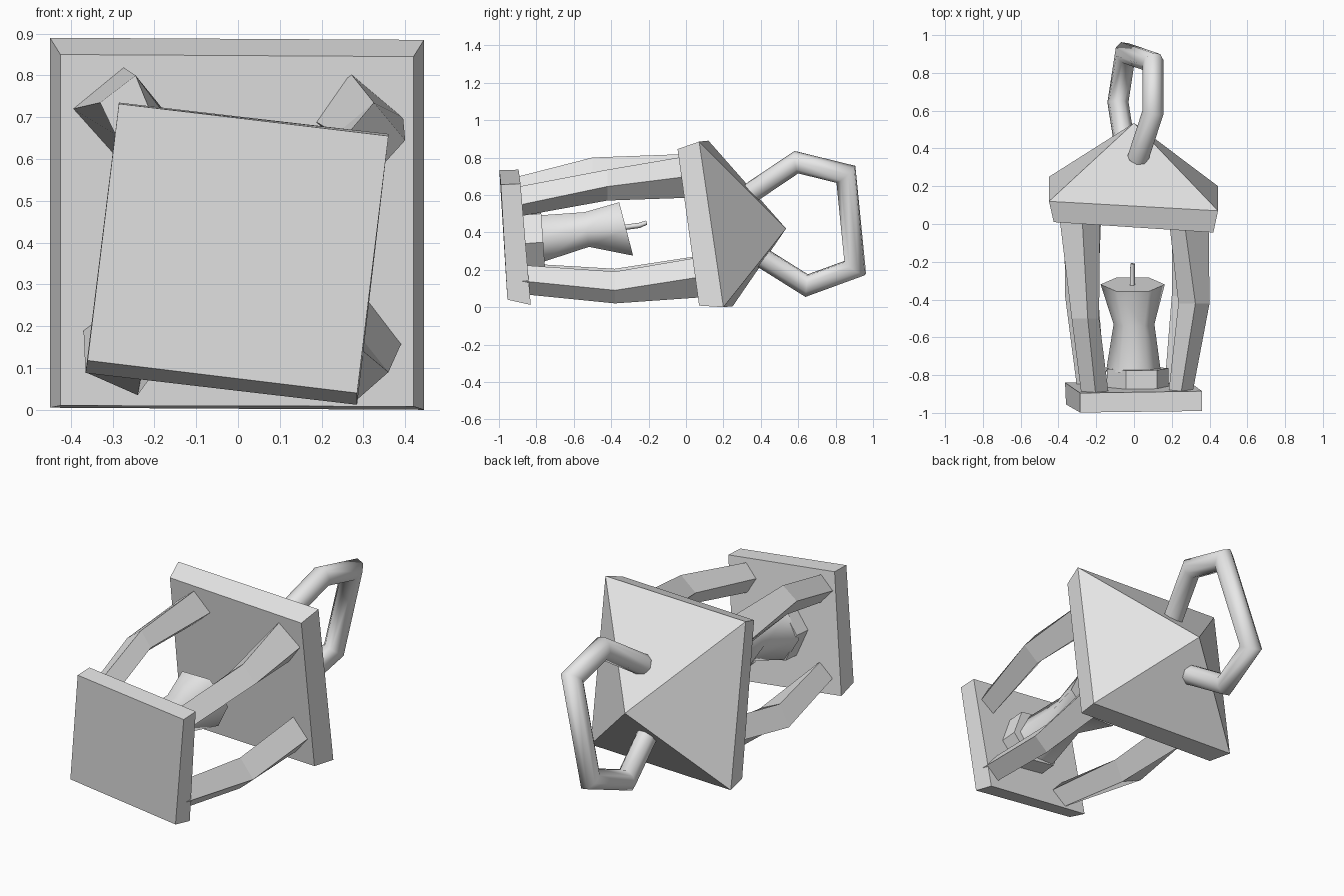
import bpy, bmesh, math
from mathutils import Vector

if "Cube" in bpy.data.objects:
    bpy.data.objects.remove(bpy.data.objects["Cube"])

grey = bpy.data.materials.new("light_grey")
grey.diffuse_color = (0.8, 0.8, 0.8, 1)
grey.use_nodes = True
grey.node_tree.nodes["Principled BSDF"].inputs["Base Color"].default_value = grey.diffuse_color


def loft(name, rings, smooth=False, tip=None):
    """Skin a list of equal-sided rings, capped at both ends (or closed to a tip)."""
    bm = bmesh.new()
    loops = [[bm.verts.new(p) for p in ring] for ring in rings]
    n = len(loops[0])
    for a, b in zip(loops, loops[1:]):
        for i in range(n):
            j = (i + 1) % n
            bm.faces.new((a[i], a[j], b[j], b[i])).smooth = smooth
    bm.faces.new(loops[0])
    if tip:
        t = bm.verts.new(tip)
        for i in range(n):
            bm.faces.new((loops[-1][i], loops[-1][(i + 1) % n], t))
    else:
        bm.faces.new(loops[-1])
    bmesh.ops.recalc_face_normals(bm, faces=bm.faces[:])
    mesh = bpy.data.meshes.new(name)
    bm.to_mesh(mesh)
    bm.free()
    mesh.materials.append(grey)
    obj = bpy.data.objects.new(name, mesh)
    bpy.context.collection.objects.link(obj)
    return obj


def disc(center, radius, normal, sides=6, turn=0.0):
    """Regular polygon around a mostly y-facing axis."""
    n = Vector(normal).normalized()
    u = (Vector((1, 0, 0)) - n * n.x).normalized()
    v = u.cross(n)
    ring = []
    for i in range(sides):
        a = math.radians(turn) + math.tau * i / sides
        ring.append(Vector(center) + radius * (u * math.cos(a) + v * math.sin(a)))
    return ring


def tube(name, path, radius, sides=8):
    """Bent tube with mitred corners."""
    pts = [Vector(p) for p in path]
    dirs = [(b - a).normalized() for a, b in zip(pts, pts[1:])]
    u = dirs[0].orthogonal().normalized()
    v = dirs[0].cross(u)
    ring = [pts[0] + radius * (u * math.cos(math.tau * i / sides)
                               + v * math.sin(math.tau * i / sides)) for i in range(sides)]
    rings = [ring]
    for k, d in enumerate(dirs):
        # slide each corner along the segment onto the bisecting plane
        plane = d + dirs[k + 1] if k + 1 < len(dirs) else d
        ring = [p + d * ((pts[k + 1] - p).dot(plane) / d.dot(plane)) for p in ring]
        rings.append(ring)
    return loft(name, rings, smooth=True)


# base plate, slightly skewed
loft("base_plate", [
    [(-.285, -.998, .732), (.36, -.99, .655), (.285, -.955, .04), (-.36, -.955, .118)],
    [(-.285, -.895, .735), (.36, -.885, .66), (.285, -.83, .012), (-.365, -.84, .088)]])

# roof slab with pyramid top
loft("roof", [
    [(-.425, .01, .85), (.42, -.045, .845), (.42, .07, .008), (-.425, .115, .01)],
    [(-.45, .12, .89), (.445, .07, .885), (.445, .20, 0), (-.45, .25, .005)]],
    tip=(0, .535, .42))

# bent legs: (y, corner x/z pairs in order top, right, bottom, left)
legs = {
    "upper_right_leg": [
        (-.92, (.245, .64), (.305, .54), (.23, .48), (.18, .57)),
        (-.42, (.325, .735), (.40, .645), (.31, .57), (.235, .66)),
        (.02, (.265, .81), (.395, .70), (.31, .585), (.185, .69))],
    "upper_left_leg": [
        (-.93, (-.2, .69), (-.13, .61), (-.205, .54), (-.275, .62)),
        (-.50, (-.245, .80), (-.185, .72), (-.27, .645), (-.33, .735)),
        (.04, (-.275, .82), (-.18, .72), (-.30, .615), (-.395, .72))],
    "lower_right_leg": [
        (-.88, (.23, .225), (.30, .14), (.23, .07), (.16, .14)),
        (-.38, (.28, .19), (.36, .09), (.28, .02), (.2, .1)),
        (.12, (.315, .275), (.395, .168), (.30, .055), (.2, .165))],
    "lower_left_leg": [
        (-.88, (-.22, .235), (-.15, .16), (-.23, .09), (-.30, .17)),
        (-.38, (-.31, .205), (-.19, .15), (-.24, .035), (-.365, .09)),
        (.14, (-.26, .285), (-.17, .18), (-.28, .08), (-.37, .2))]}
for name, sections in legs.items():
    loft(name, [[(x, y, z) for x, z in corners] for y, *corners in sections])

# hexagonal candle holder
axis = (0, 1, .07)
loft("candle_holder", [disc((.02, -.90, .36), .165, axis, turn=-8),
                       disc((.02, -.765, .37), .165, axis, turn=-8)])

# waisted candle
loft("candle", [disc((-.003, -.78, .365), .145, axis),
                disc((0, -.53, .415), .108, (0, 1, .12)),
                disc((-.007, -.32, .418), .17, (0, 1, .26))], smooth=True)

# wick
loft("wick", [disc((-.01, -.34, .425), .015, (0, 1, .1), 5),
              disc((-.01, -.25, .437), .015, (0, 1, .2), 5),
              disc((-.008, -.21, .452), .012, (0, 1, .3), 5)], smooth=True)

# hanging handle
tube("handle", [(.02, .345, .61), (.10, .59, .775), (.10, .855, .71),
                (-.045, .905, .21), (-.085, .645, .115), (-.045, .39, .275)], .056)
